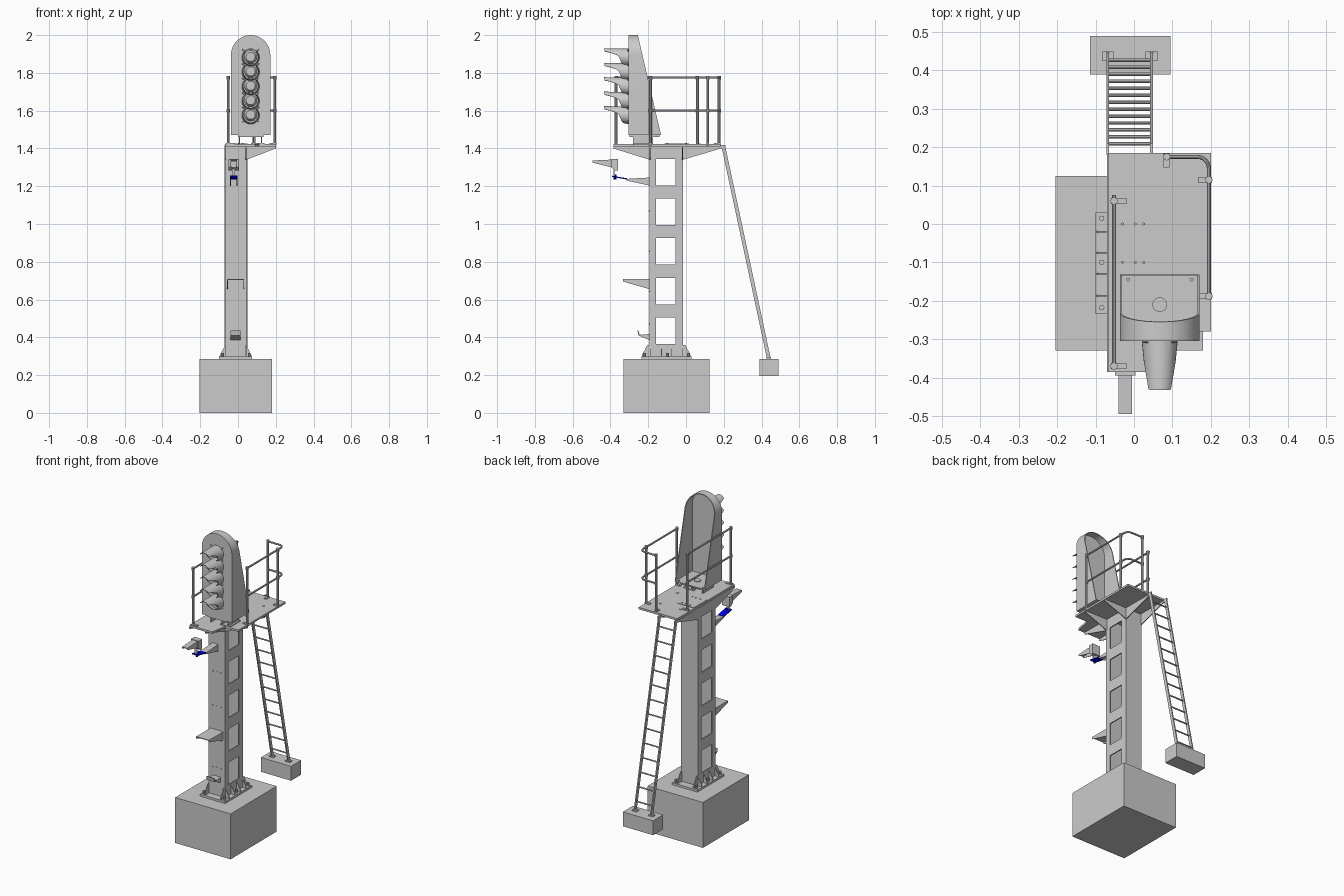
import bpy, bmesh, math
from mathutils import Vector, Matrix

if "Cube" in bpy.data.objects:
    bpy.data.objects.remove(bpy.data.objects["Cube"])


def box(bm, x0, x1, y0, y1, z0, z1):
    m = Matrix.Translation(((x0 + x1) / 2, (y0 + y1) / 2, (z0 + z1) / 2)) @ Matrix.Diagonal((x1 - x0, y1 - y0, z1 - z0, 1))
    bmesh.ops.create_cube(bm, size=1, matrix=m)


def loft(bm, rings):
    """Closed loops bridged in order, with the first and last capped."""
    vs = [[bm.verts.new(p) for p in r] for r in rings]
    n = len(vs[0])
    for a, b in zip(vs, vs[1:]):
        for i in range(n):
            j = (i + 1) % n
            bm.faces.new((a[i], a[j], b[j], b[i]))
    bm.faces.new(vs[0])
    bm.faces.new(vs[-1])


def prism(bm, pts, axis, a, b):
    """2D outline extruded along an axis from a to b."""
    put = {'x': lambda p, t: (t, p[0], p[1]), 'y': lambda p, t: (p[0], t, p[1]), 'z': lambda p, t: (p[0], p[1], t)}[axis]
    loft(bm, [[put(p, t) for p in pts] for t in (a, b)])


def rod(bm, p, q, r, seg=10, r2=None):
    p, q = Vector(p), Vector(q)
    d = q - p
    m = Matrix.Translation((p + q) / 2) @ d.to_track_quat('Z', 'Y').to_matrix().to_4x4()
    bmesh.ops.create_cone(bm, cap_ends=True, segments=seg, radius1=r, radius2=r if r2 is None else r2, depth=d.length, matrix=m)


def finish(name, bm, mat=None):
    bmesh.ops.recalc_face_normals(bm, faces=bm.faces)
    me = bpy.data.meshes.new(name)
    bm.to_mesh(me)
    bm.free()
    ob = bpy.data.objects.new(name, me)
    bpy.context.collection.objects.link(ob)
    if mat:
        me.materials.append(mat)
    return ob


new = bmesh.new
PX0, PX1, PY0, PY1 = -0.07, 0.045, -0.192, -0.017   # post footprint

# Concrete foundations
bm = new(); box(bm, -0.205, 0.18, -0.33, 0.125, 0, 0.285); finish("main_foundation", bm)
bm = new(); box(bm, -0.115, 0.095, 0.39, 0.49, 0.195, 0.285); finish("ladder_foundation", bm)

# Hollow post: front and back plates, side plates with five windows each
bm = new()
t = 0.007
for y in (PY0, PY1 - t):
    box(bm, PX0, PX1, y, y + t, 0.29, 1.41)
WY0, WY1 = -0.16, -0.055
edges = [0.29] + [z for k in range(5) for z in (0.365 + 0.21 * k, 0.505 + 0.21 * k)] + [1.41]
for x in (PX0, PX1 - t):
    box(bm, x, x + t, PY0 + t, WY0, 0.29, 1.41)
    box(bm, x, x + t, WY1, PY1 - t, 0.29, 1.41)
    for z0, z1 in zip(edges[::2], edges[1::2]):
        box(bm, x, x + t, WY0, WY1, z0, z1)
finish("post", bm)

# Bolts on the post front
bm = new()
for z in (1.07, 0.855, 0.645, 0.47):
    for x in (-0.04, -0.013, 0.015):
        rod(bm, (x, PY0, z), (x, PY0 - 0.003, z), 0.004, 6)
finish("post_bolts", bm)

# Base plate, stiffeners and anchor bolts
bm = new()
box(bm, -0.1, 0.075, -0.235, 0.03, 0.285, 0.298)
for y in (-0.187, -0.13, -0.075, -0.02):
    for x, s in ((PX0, -1), (PX1, 1)):
        prism(bm, [(x, 0.298), (x + s * 0.028, 0.298), (x + s * 0.024, 0.31), (x, 0.355)], 'y', y - 0.002, y + 0.002)
for x in (PX0, PX1 - 0.005):
    for y, s in ((PY0, -1), (PY1, 1)):
        prism(bm, [(y, 0.298), (y + s * 0.042, 0.298), (y + s * 0.042, 0.305), (y + s * 0.012, 0.36), (y, 0.36)], 'x', x, x + 0.005)
for x in (-0.084, 0.06):
    for y in (-0.218, -0.1, 0.015):
        rod(bm, (x, y, 0.297), (x, y, 0.318), 0.007, 8)
finish("base_plate", bm)

# Platform deck with hatch and deck bolts
bm = new()
prism(bm, [(-0.068, -0.385), (0.09, -0.385), (0.11, -0.28), (0.2, -0.28), (0.2, 0.185), (-0.068, 0.185)], 'z', 1.411, 1.423)
finish("platform_deck", bm)
bm = new()
box(bm, -0.065, 0.05, -0.115, 0.015, 1.422, 1.426)
for x, y in ((-0.01, 0.07), (0.13, 0.07), (0.13, -0.1)):
    rod(bm, (x, y, 1.42), (x, y, 1.426), 0.008, 12)
for x in (-0.03, 0.003, 0.025):
    for y in (-0.1, 0.0):
        rod(bm, (x, y, 1.425), (x, y, 1.43), 0.004, 6)
finish("deck_hatch", bm)

# Triangular brackets below the deck
bm = new()
for x in (PX0, PX1 - 0.005):
    prism(bm, [(PY0, 1.34), (PY0, 1.411), (-0.385, 1.411), (-0.385, 1.4)], 'x', x, x + 0.005)
    prism(bm, [(PY1, 1.34), (PY1, 1.411), (0.185, 1.411), (0.185, 1.4)], 'x', x, x + 0.005)
for y in (PY0, PY1 - 0.005):
    prism(bm, [(PX1, 1.34), (PX1, 1.411), (0.2, 1.411), (0.2, 1.4)], 'y', y, y + 0.005)
finish("platform_brackets", bm)


# Guard rails: posts with feet, mid rail and top rail
def railing(name, path, posts):
    bm = new()
    for z in (1.6, 1.775):
        for p, q in zip(path, path[1:]):
            rod(bm, (*p, z), (*q, z), 0.0055)
    for (x, y), (fx, fy) in posts:
        rod(bm, (x, y, 1.412), (x, y, 1.782), 0.0075)
        box(bm, min(x, x + fx) - 0.008, max(x, x + fx) + 0.008, min(y, y + fy) - 0.008, max(y, y + fy) + 0.008, 1.422, 1.429)
        for z in (1.6, 1.775):
            rod(bm, (x, y, z - 0.009), (x, y, z + 0.009), 0.0095)
    finish(name, bm)


railing("left_railing", [(-0.052, -0.378), (-0.052, 0.075)],
        [((-0.052, -0.37), (0.025, 0)), ((-0.052, 0.06), (0.025, 0))])
curve = [(0.165 + 0.03 * math.cos(a), 0.145 + 0.03 * math.sin(a)) for a in [math.pi / 2 * i / 6 for i in range(7)]]
railing("right_railing", [(0.195, -0.195)] + curve + [(0.08, 0.175)],
        [((0.195, -0.188), (-0.02, 0)), ((0.195, 0.115), (-0.02, 0)), ((0.085, 0.175), (0, -0.02))])

# Ladder
top, bot = Vector((0, 0.196, 1.415)), Vector((0, 0.437, 0.29))
bm = new()
for x in (-0.072, 0.042):
    prism(bm, [(top.y - 0.009, top.z), (top.y + 0.011, top.z), (bot.y + 0.011, bot.z), (bot.y - 0.009, bot.z)], 'x', x, x + 0.007)
    box(bm, x - 0.012, x + 0.019, bot.y - 0.012, bot.y + 0.012, 0.284, 0.292)
    box(bm, x, x + 0.007, 0.18, 0.21, 1.4, 1.418)
for i in range(13):
    p = bot.lerp(top, (i + 0.6) / 13.3)
    rod(bm, (-0.068, p.y, p.z), (0.045, p.y, p.z), 0.0045, 8)
finish("ladder", bm)

# Signal housing: arched tray, open at the sloping back
CX, R = 0.067, 0.104


def arch(r, z0, y=None):
    pts = [(CX + r, z0), *[(CX + r * math.cos(a), 1.896 + r * math.sin(a)) for a in [math.pi * i / 24 for i in range(25)]], (CX - r, z0)]
    return [(x, y if y is not None else -0.255 + (2 - z) / 0.53 * 0.123, z) for x, z in pts]


bm = new()
loft(bm, [arch(R, 1.47, -0.305), arch(R, 1.47), arch(R - 0.005, 1.475), arch(R - 0.005, 1.475, -0.299)])
rod(bm, (CX, -0.21, 1.474), (CX, -0.21, 1.479), 0.019, 20)
for x in (-0.015, 0.15):
    rod(bm, (x, -0.145, 1.474), (x, -0.145, 1.479), 0.005, 8)
finish("signal_housing", bm)

# Housing mount on the deck
bm = new()
box(bm, 0.0, 0.135, -0.3, -0.14, 1.461, 1.47)
for x in (0.005, 0.08, 0.122):
    box(bm, x, x + 0.006, -0.28, -0.175, 1.42, 1.462)
box(bm, 0.07, 0.14, -0.28, -0.175, 1.422, 1.428)
finish("housing_mount", bm)


# Visors: tapered tubes, long at the top and cut away underneath
def reach(h):
    pts = [(-1, 0.03), (-0.8, 0.038), (0.05, 0.055), (0.3, 0.075), (0.5, 0.128), (1, 0.13)]
    for (a, fa), (b, fb) in zip(pts, pts[1:]):
        if h <= b:
            return fa + (fb - fa) * (h - a) / (b - a)
    return pts[-1][1]


def visor(bm, lens, z):
    def ring(wall, tip):
        out = []
        for i in range(32):
            a = 2 * math.pi * i / 32
            d = reach(math.sin(a)) if tip else wall
            r = 0.047 - 0.012 * min(d / 0.12, 1) - wall
            cz = z - 0.014 + 0.014 * min(d / 0.12, 1)
            out.append((CX + r * math.cos(a), -0.303 - d, cz + r * math.sin(a)))
        return out
    loft(bm, [ring(0, False), ring(0, True), ring(0.003, True), ring(0.003, False)])
    rod(lens, (CX, -0.303, z - 0.01), (CX, -0.322, z - 0.01), 0.036, 24, 0.024)
    for k in range(4):
        a = math.pi / 4 + k * math.pi / 2
        c, s = math.cos(a), math.sin(a)
        rod(lens, (CX + 0.042 * c, -0.308, z - 0.01 + 0.04 * s), (CX + 0.062 * c, -0.308, z - 0.01 + 0.055 * s), 0.003, 6)


bm, lens = new(), new()
for k in range(5):
    visor(bm, lens, 1.895 - 0.0765 * k)
finish("signal_visors", bm)
finish("signal_lenses", lens)

# Small lamp on its arm
XC = -0.023
bm = new()
prism(bm, [(PY0, 1.245), (PY0, 1.203), (-0.315, 1.23), (-0.315, 1.238)], 'x', XC - 0.02, XC - 0.015)
prism(bm, [(PY0, 1.245), (PY0, 1.203), (-0.315, 1.23), (-0.315, 1.238)], 'x', XC + 0.015, XC + 0.02)
prism(bm, [(PY0, 1.24), (-0.315, 1.235), (-0.315, 1.239), (PY0, 1.246)], 'x', XC - 0.02, XC + 0.02)
finish("lamp_arm", bm)
blue = bpy.data.materials.new("blue_paint")
blue.diffuse_color = (0.0, 0.0, 0.8, 1)
blue.use_nodes = True
blue.node_tree.nodes["Principled BSDF"].inputs["Base Color"].default_value = blue.diffuse_color
bm = new()
prism(bm, [(-0.393, 1.25), (-0.393, 1.256), (-0.312, 1.242), (-0.312, 1.235)], 'x', XC - 0.02, XC + 0.02)
rod(bm, (XC, -0.375, 1.235), (XC, -0.375, 1.262), 0.008, 10)
finish("lamp_bracket", bm, blue)
bm = new()
box(bm, XC - 0.008, XC + 0.008, -0.385, -0.378, 1.25, 1.29)
prism(bm, [(-0.395, 1.3), (-0.395, 1.345), (-0.36, 1.345), (-0.36, 1.282), (-0.375, 1.282)], 'x', XC - 0.027, XC + 0.027)
finish("lamp_body", bm)
bm = new()
for x in (XC - 0.018, XC + 0.015):
    prism(bm, [(-0.394, 1.3), (-0.394, 1.34), (-0.495, 1.335), (-0.495, 1.325)], 'x', x, x + 0.003)
prism(bm, [(-0.394, 1.337), (-0.394, 1.341), (-0.495, 1.336), (-0.495, 1.332)], 'x', XC - 0.018, XC + 0.018)
rod(bm, (XC, -0.394, 1.319), (XC, -0.4, 1.319), 0.014, 16)
finish("lamp_visor", bm)

# Middle shelf bracket on the post
bm = new()
box(bm, -0.057, 0.032, -0.333, PY0, 0.703, 0.708)
for x in (-0.057, 0.028):
    prism(bm, [(PY0, 0.704), (PY0, 0.655), (-0.333, 0.695), (-0.333, 0.704)], 'x', x, x + 0.004)
box(bm, -0.057, 0.032, PY0 - 0.004, PY0, 0.655, 0.708)
finish("shelf_bracket", bm)

# Low hooked step on the post
bm = new()
hook = [(PY0, 0.385), (PY0, 0.418), (-0.235, 0.413), (-0.247, 0.418), (-0.252, 0.435), (-0.257, 0.435), (-0.252, 0.41)]
prism(bm, hook, 'x', -0.04, 0.014)
finish("low_step", bm)

# Smooth curved parts, keep hard edges
for ob in bpy.context.scene.objects:
    ob.select_set(True)
    bpy.context.view_layer.objects.active = ob
bpy.ops.object.shade_smooth_by_angle(angle=math.radians(32))
